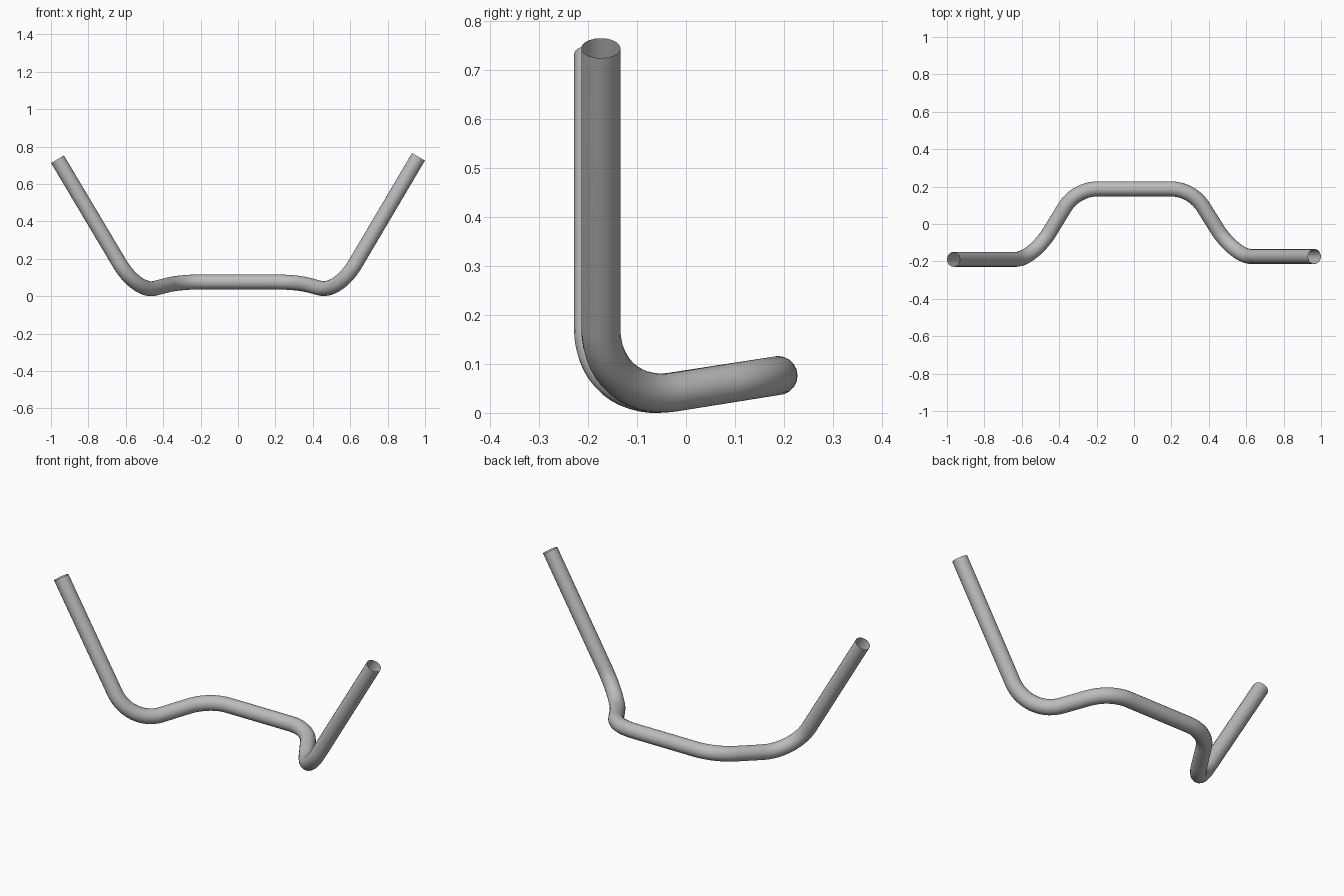
import bpy
import math
from mathutils import Vector

RADIUS = 0.04
BEND_RADIUS = 0.21
BEND_STEPS = 14

cube = bpy.data.objects.get("Cube")
if cube:
    bpy.data.objects.remove(cube, do_unlink=True)

# Bare metal colour
metal = bpy.data.materials.new("grey_metal")
metal.use_nodes = True
grey = (0.5, 0.5, 0.5, 1)
metal.diffuse_color = grey
metal.node_tree.nodes["Principled BSDF"].inputs["Base Color"].default_value = grey


def bend(before, corner, after, radius):
    """Points of a circular arc that rounds one corner of the path."""
    a = (before - corner).normalized()
    b = (after - corner).normalized()
    half = a.angle(b) / 2
    centre = corner + (a + b).normalized() * radius / math.sin(half)
    start = corner + a * radius / math.tan(half) - centre
    end = corner + b * radius / math.tan(half) - centre
    turn = math.pi - 2 * half
    points = []
    for i in range(BEND_STEPS + 1):
        t = i / BEND_STEPS
        points.append(centre + (start * math.sin((1 - t) * turn)
                                + end * math.sin(t * turn)) / math.sin(turn))
    return points


# Corners of the bar from its right end to its left end
corners = [Vector(p) for p in (
    (-0.965, -0.189, 0.741), (-0.54, -0.189, 0.027), (-0.31, 0.188, 0.085),
    (0.31, 0.188, 0.085), (0.536, -0.174, 0.027), (0.965, -0.174, 0.754))]
path = [corners[0]]
for before, corner, after in zip(corners, corners[1:], corners[2:]):
    path += bend(before, corner, after, BEND_RADIUS)
path.append(corners[-1])

# Open-ended tube swept along the path
curve = bpy.data.curves.new("bent_tube", "CURVE")
curve.dimensions = "3D"
curve.bevel_depth = RADIUS
curve.bevel_resolution = 8
curve.use_fill_caps = False
spline = curve.splines.new("POLY")
spline.points.add(len(path) - 1)
for point, co in zip(spline.points, path):
    point.co = (*co, 1)
curve.materials.append(metal)
tube = bpy.data.objects.new("bent_tube", curve)
bpy.context.collection.objects.link(tube)

# Turn into a smooth mesh resting on the ground
bpy.ops.object.select_all(action="DESELECT")
tube.select_set(True)
bpy.context.view_layer.objects.active = tube
bpy.ops.object.convert(target="MESH")
bpy.ops.object.shade_smooth()
lowest = min(v.co.z for v in tube.data.vertices)
for v in tube.data.vertices:
    v.co.z -= lowest
